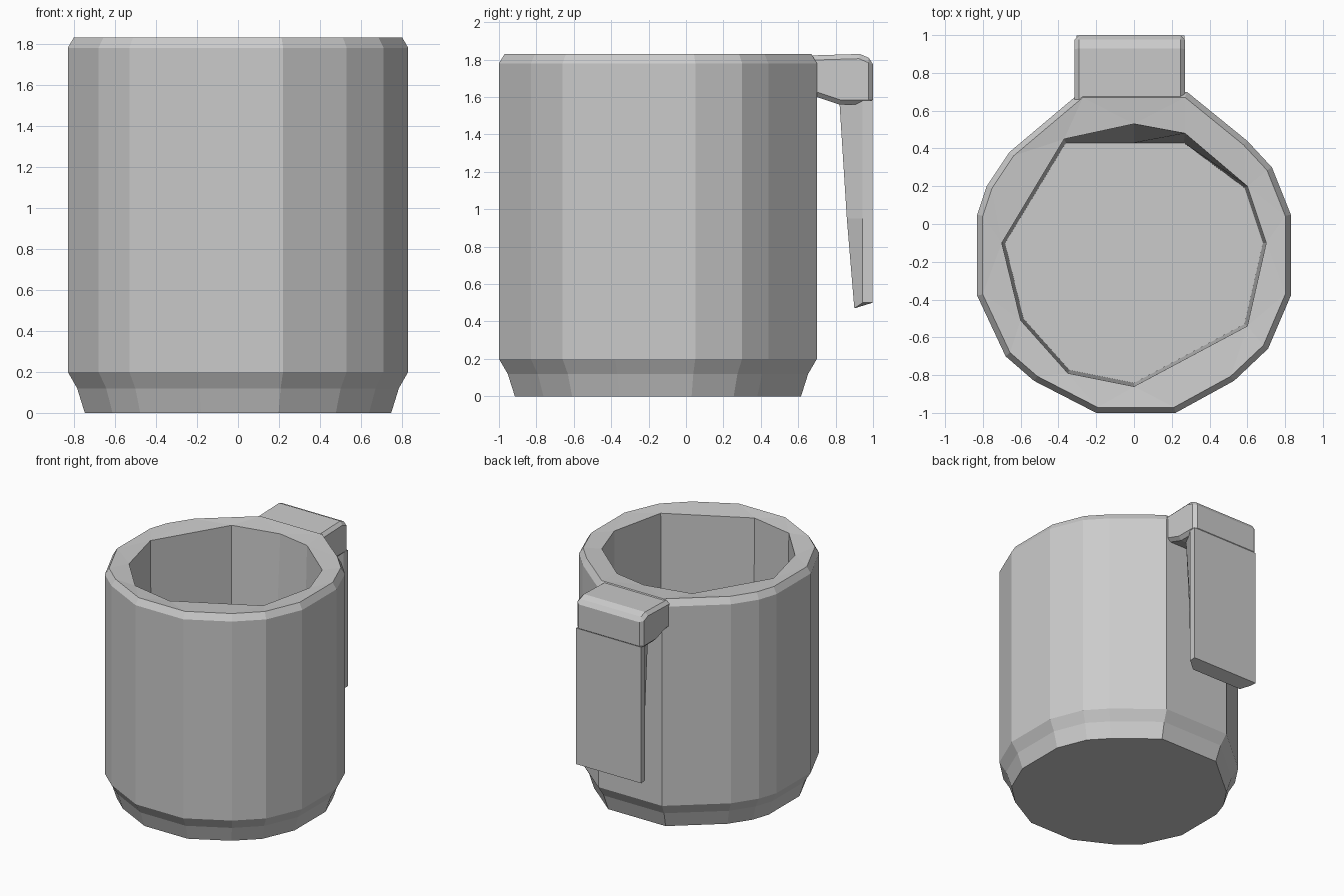
import bpy, bmesh

cube = bpy.data.objects.get("Cube")
if cube:
    bpy.data.objects.remove(cube, do_unlink=True)

clay = bpy.data.materials.new("plain_grey")
clay.use_nodes = True
GREY = (0.6, 0.6, 0.6, 1)
clay.diffuse_color = GREY
clay.node_tree.nodes["Principled BSDF"].inputs["Base Color"].default_value = GREY

CENTRE_Y = -0.15


def scaled(points, s):
    return [(x * s, CENTRE_Y + (y - CENTRE_Y) * s) for x, y in points]


def add_ring(bm, points, z):
    """Add a ring of vertices; z is a height or a function of x and y."""
    return [bm.verts.new((x, y, z(x, y) if callable(z) else z)) for x, y in points]


def join_rings(bm, a, b):
    n = len(a)
    for i in range(n):
        j = (i + 1) % n
        bm.faces.new((a[i], a[j], b[j], b[i]))


def finish(bm, name):
    bmesh.ops.recalc_face_normals(bm, faces=bm.faces[:])
    mesh = bpy.data.meshes.new(name)
    bm.to_mesh(mesh)
    bm.free()
    obj = bpy.data.objects.new(name, mesh)
    bpy.context.collection.objects.link(obj)
    mesh.materials.append(clay)
    return obj


# Faceted outline of the cup wall and of its opening
outline = [(0.83, 0.05), (0.83, -0.38), (0.71, -0.66), (0.53, -0.83), (0.22, -1),
           (-0.2, -1), (-0.53, -0.83), (-0.68, -0.7), (-0.83, -0.38), (-0.83, 0.05),
           (-0.78, 0.2), (-0.66, 0.38), (-0.28, 0.7), (0.28, 0.7), (0.6, 0.44), (0.73, 0.3)]
opening = [(-0.7, -0.1), (-0.37, 0.45), (0, 0.53), (0.27, 0.48), (0.6, 0.2),
           (0.7, -0.1), (0.6, -0.54), (0, -0.86), (-0.35, -0.79), (-0.6, -0.51)]

# Cup: foot, wall, rim, inner wall and floor
bm = bmesh.new()
levels = [(0.9, 0), (0.945, 0.12), (1, 0.2), (1, 1.78), (0.965, 1.83)]
rings = [add_ring(bm, scaled(outline, s), z) for s, z in levels]
for low, high in zip(rings, rings[1:]):
    join_rings(bm, low, high)
bm.faces.new(rings[0])

lip = add_ring(bm, opening, 1.815)
floor = add_ring(bm, [(x, min(y, 0.43)) for x, y in scaled(opening, 0.975)], 0.14)
join_rings(bm, floor, lip)
bm.faces.new(floor)
bm.edges.ensure_lookup_table()
rim_edges = [bm.edges.get((r[i - 1], r[i])) for r in (rings[-1], lip) for i in range(len(r))]
bmesh.ops.triangle_fill(bm, edges=rim_edges, use_beauty=True, normal=(0, 0, 1))
finish(bm, "cup")

# Handle arm: side profile stretched across the width
bm = bmesh.new()
profile = [(0.6, 1.6), (0.7, 1.6), (0.82, 1.56), (1, 1.56), (1, 1.8), (0.93, 1.83), (0.6, 1.82)]
sides = [[bm.verts.new((x, y, z)) for y, z in profile] for x in (-0.315, 0.27)]
join_rings(bm, *sides)
for side in sides:
    bm.faces.new(side)
arm = finish(bm, "handle_arm")
bevel = arm.modifiers.new("worn_corners", 'BEVEL')
bevel.width = 0.025
bevel.segments = 1

# Handle grip: hanging plate with slanted sides, thinner toward the bottom
bm = bmesh.new()
grip = []
for inner_y, z in ((0.9, 0.47), (0.86, 0.95), (0.82, 1.58)):
    section = [(-0.305, 0.998), (0.268, 0.998), (0.265, 0.945), (0.2, inner_y),
               (-0.24, inner_y), (-0.3, 0.945)]
    drop = (lambda x, y: 0.5 if y > 0.92 else 0.47) if z < 0.5 else z
    grip.append(add_ring(bm, section, drop))
for low, high in zip(grip, grip[1:]):
    join_rings(bm, low, high)
bm.faces.new(grip[0])
bm.faces.new(grip[-1])
finish(bm, "handle_grip")
